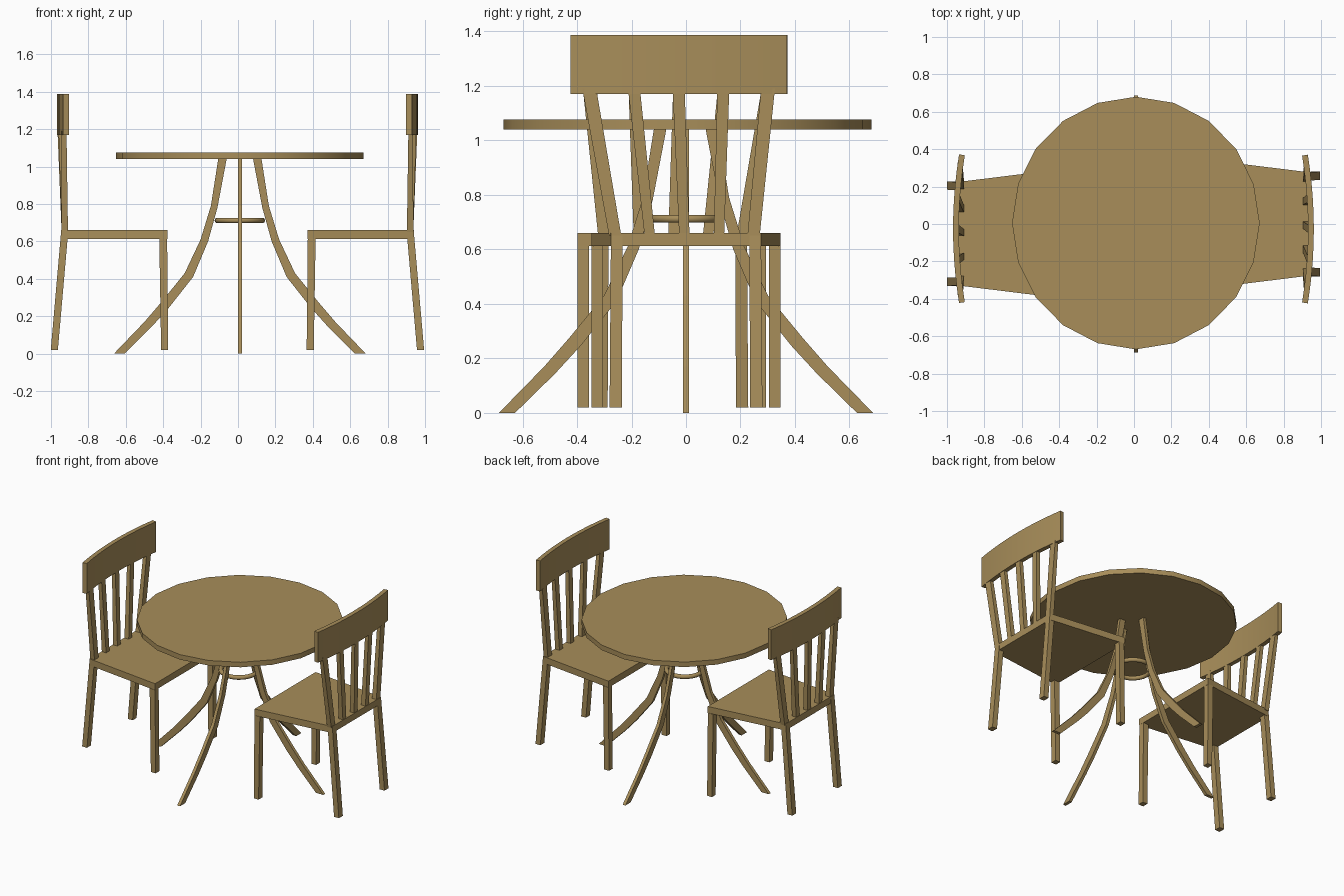
import bpy, bmesh, math
from mathutils import Matrix, Vector

if "Cube" in bpy.data.objects:
    bpy.data.objects.remove(bpy.data.objects["Cube"])

wood = bpy.data.materials.new("tan wood")
wood.diffuse_color = (0.392, 0.270, 0.102, 1)
wood.use_nodes = True
wood.node_tree.nodes["Principled BSDF"].inputs["Base Color"].default_value = wood.diffuse_color


def finish(name, bm, smooth=False):
    bmesh.ops.recalc_face_normals(bm, faces=bm.faces[:])
    me = bpy.data.meshes.new(name)
    bm.to_mesh(me)
    bm.free()
    ob = bpy.data.objects.new(name, me)
    bpy.context.collection.objects.link(ob)
    me.materials.append(wood)
    if smooth:
        bpy.ops.object.select_all(action='DESELECT')
        ob.select_set(True)
        bpy.context.view_layer.objects.active = ob
        bpy.ops.object.shade_smooth_by_angle(angle=math.radians(30))
    return ob


def loft(name, rings, matrix=Matrix(), smooth=False):
    """Skin a row of equal-sized closed sections and cap both ends."""
    bm = bmesh.new()
    rows = [[bm.verts.new(matrix @ Vector(p)) for p in r] for r in rings]
    n = len(rows[0])
    for a, b in zip(rows, rows[1:]):
        for i in range(n):
            j = (i + 1) % n
            bm.faces.new((a[i], a[j], b[j], b[i]))
    bm.faces.new(rows[0])
    bm.faces.new(rows[-1])
    return finish(name, bm, smooth)


def rect(x, y, z, sx, sy):
    return [(x - sx/2, y - sy/2, z), (x + sx/2, y - sy/2, z),
            (x + sx/2, y + sy/2, z), (x - sx/2, y + sy/2, z)]


# ---------- table ----------
table = Matrix.Translation((0.01, 0, 0)) @ Matrix.Diagonal((1, 1.02, 1, 1))

# twenty-sided top
ring = [(0.662 * math.cos(math.tau*i/20), 0.662 * math.sin(math.tau*i/20) + 0.005)
        for i in range(20)]
loft("table_top", [[(x, y, z) for x, y in ring] for z in (1.04, 1.076)], table, True)

# four splayed curved legs: inner and outer edge as (radius, height)
inner = [(0.07, 1.045), (0.12, 0.78), (0.17, 0.60), (0.25, 0.41),
         (0.38, 0.245), (0.47, 0.145), (0.615, 0)]
outer = [(0.115, 1.045), (0.155, 0.79), (0.21, 0.61), (0.295, 0.43),
         (0.42, 0.275), (0.51, 0.17), (0.673, 0)]
for k in range(4):
    t = 0.011
    rings = [[(a, -t, b), (c, -t, d), (c, t, d), (a, t, b)]
             for (a, b), (c, d) in zip(inner, outer)]
    loft("table_leg", rings, table @ Matrix.Rotation(k * math.pi/2, 4, 'Z'))

# ring joining the legs
bpy.ops.mesh.primitive_torus_add(location=(0.01, 0, 0.712), major_radius=0.12,
                                 minor_radius=0.015, major_segments=24, minor_segments=10)
brace = bpy.context.object
brace.name = "leg_ring"
brace.data.materials.append(wood)
bpy.ops.object.shade_smooth_by_angle(angle=math.radians(40))


# ---------- chairs ----------
RAIL_Y = -0.027        # centre of the back rest
RAIL_HALF = 0.395


def rail_x(y):
    """Bowed line of the back rest."""
    return 0.946 - 0.032 * ((y - RAIL_Y) / RAIL_HALF) ** 2


def chair(m):
    # tapered seat
    plan = [(0.372, -0.346), (0.94, -0.276), (0.94, 0.276), (0.372, 0.346)]
    loft("seat", [[(x, y, z) for x, y in plan] for z in (0.613, 0.66)], m)
    for s in (-1, 1):
        loft("front_leg", [rect(0.386, s*0.325, 0.02, 0.038, 0.042),
                           rect(0.394, s*0.325, 0.615, 0.042, 0.042)], m)
        loft("back_leg", [rect(0.976, s*0.258, 0.02, 0.038, 0.045),
                          rect(0.921, s*0.254, 0.65, 0.038, 0.043)], m)
    # fanned uprights
    for i in range(-2, 3):
        y0, y1 = i*0.127 - 0.006, RAIL_Y + i*0.164
        w = 0.045 if abs(i) == 2 else 0.038
        loft("back_slat", [rect(0.920, y0, 0.65, 0.034, w),
                           rect(rail_x(y1), y1, 1.19, 0.026, w + 0.006)], m)
    # bowed top rail
    rings = []
    for i in range(11):
        y = RAIL_Y + RAIL_HALF * (i/5 - 1)
        slope = -0.064 * (y - RAIL_Y) / RAIL_HALF ** 2
        n = Vector((1, -slope)).normalized() * 0.0155
        x = rail_x(y)
        rings.append([(x - n.x, y - n.y, 1.17), (x + n.x, y + n.y, 1.17),
                      (x + n.x, y + n.y, 1.387), (x - n.x, y - n.y, 1.387)])
    loft("top_rail", rings, m, True)


chair(Matrix())
# second chair turned half way round the middle
chair(Matrix.Translation((-0.006, -0.052, 0)) @ Matrix.Rotation(math.pi, 4, 'Z'))
